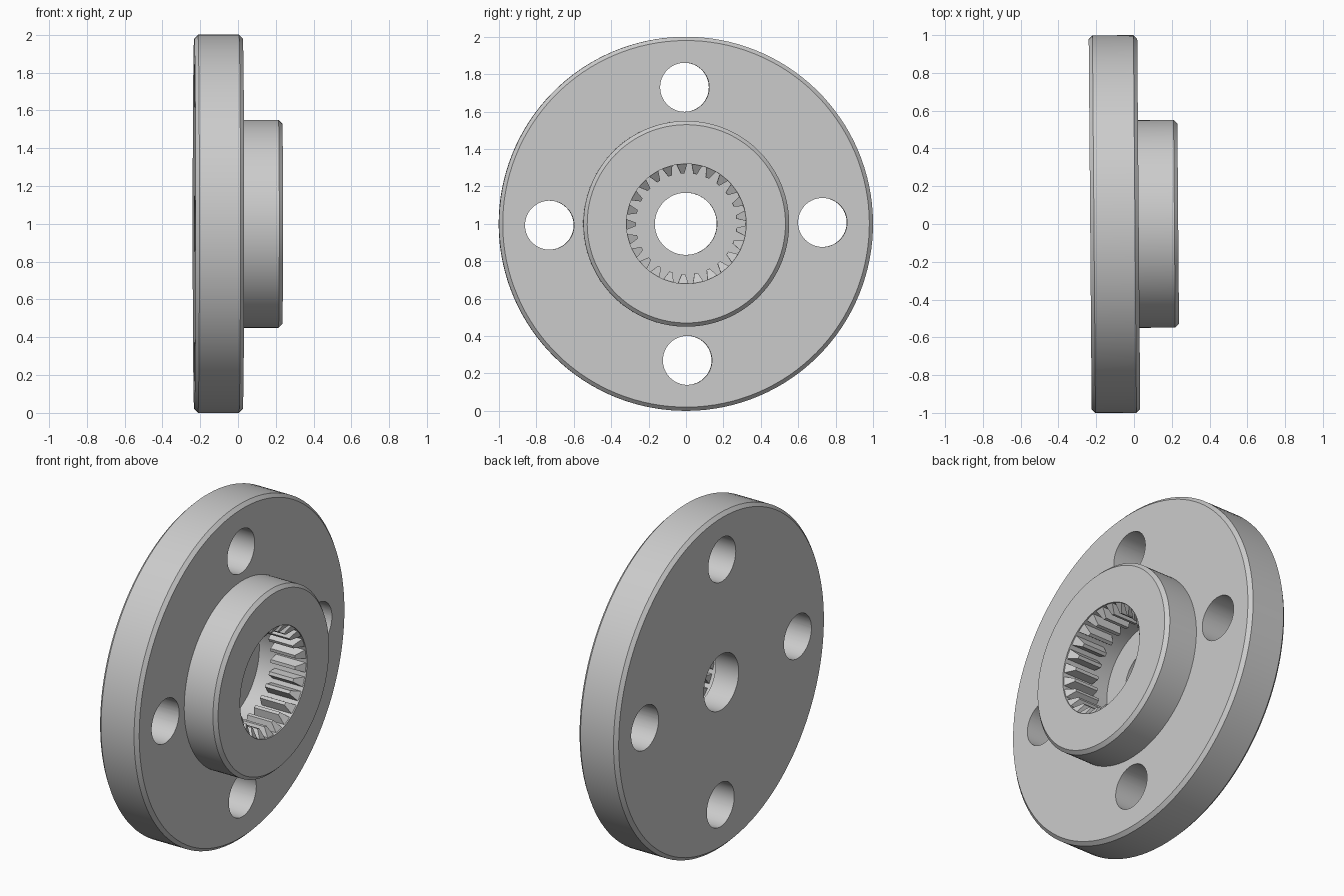
import bpy, bmesh, math
from mathutils import Matrix, Vector

if "Cube" in bpy.data.objects:
    bpy.data.objects.remove(bpy.data.objects["Cube"])

SEG = 128
TEETH = 25
POSE = Matrix.Translation((0, 0, 1)) @ Matrix.Rotation(0.008, 4, 'Z') @ Matrix.Rotation(0.01, 4, 'X')


def make_object(name, bm):
    bmesh.ops.recalc_face_normals(bm, faces=bm.faces)
    mesh = bpy.data.meshes.new(name)
    bm.to_mesh(mesh)
    bm.free()
    obj = bpy.data.objects.new(name, mesh)
    bpy.context.collection.objects.link(obj)
    return obj


def around(x, r, a):
    return Vector((x, r * math.cos(a), r * math.sin(a)))


def lathe(name, profile):
    """Revolve a closed (x, radius) profile around the x axis."""
    bm = bmesh.new()
    rings = [[bm.verts.new(around(x, r, 2 * math.pi * i / SEG)) for i in range(SEG)]
             for x, r in profile]
    for a, b in zip(rings, rings[1:] + rings[:1]):
        for i in range(SEG):
            j = (i + 1) % SEG
            bm.faces.new((a[i], a[j], b[j], b[i]))
    return make_object(name, bm)


# Flange, hub and stepped bore in one turned profile
C = 0.02
flange = lathe("flange_hub", [
    (-0.232, 0.166), (-0.232, 1 - C), (-0.232 + C, 1), (0.025 - C, 1), (0.025, 1 - C),
    (0.025, 0.55), (0.234 - C, 0.55), (0.234, 0.55 - C),
    (0.234, 0.32), (-0.08, 0.32), (-0.08, 0.166)])

# Four bolt holes
bm = bmesh.new()
for k in range(4):
    c = around(0, 0.73, k * math.pi / 2)
    bmesh.ops.create_cone(bm, cap_ends=True, segments=64, radius1=0.131, radius2=0.131, depth=1,
                          matrix=Matrix.Translation(c) @ Matrix.Rotation(math.pi / 2, 4, 'Y'))
cutter = make_object("bolt_hole_cutter", bm)
cutter.hide_render = True
mod = flange.modifiers.new("bolt_holes", 'BOOLEAN')
mod.operation = 'DIFFERENCE'
mod.solver = 'EXACT'
mod.object = cutter
bpy.context.view_layer.objects.active = flange
flange.select_set(True)
bpy.ops.object.modifier_apply(modifier=mod.name)
bpy.data.objects.remove(cutter)

# Ring of internal spline teeth with a sloped lead-in
bm = bmesh.new()
for k in range(TEETH):
    mid = 2 * math.pi * (k + 0.5) / TEETH
    ends = []
    for x_root, x_tip in ((0.228, 0.19), (0.03, 0.03)):
        ends.append([bm.verts.new(around(x, r, mid + w)) for x, r, w in (
            (x_root, 0.323, -0.09), (x_tip, 0.27, -0.035),
            (x_tip, 0.27, 0.035), (x_root, 0.323, 0.09))])
    front, back = ends
    bm.faces.new(front)
    bm.faces.new(back[::-1])
    for i in range(4):
        j = (i + 1) % 4
        bm.faces.new((front[i], back[i], back[j], front[j]))
teeth = make_object("spline_teeth", bm)

# Final pose and smooth shading on the turned part
for obj in (flange, teeth):
    obj.matrix_world = POSE
bpy.ops.object.shade_smooth_by_angle(angle=math.radians(30))
